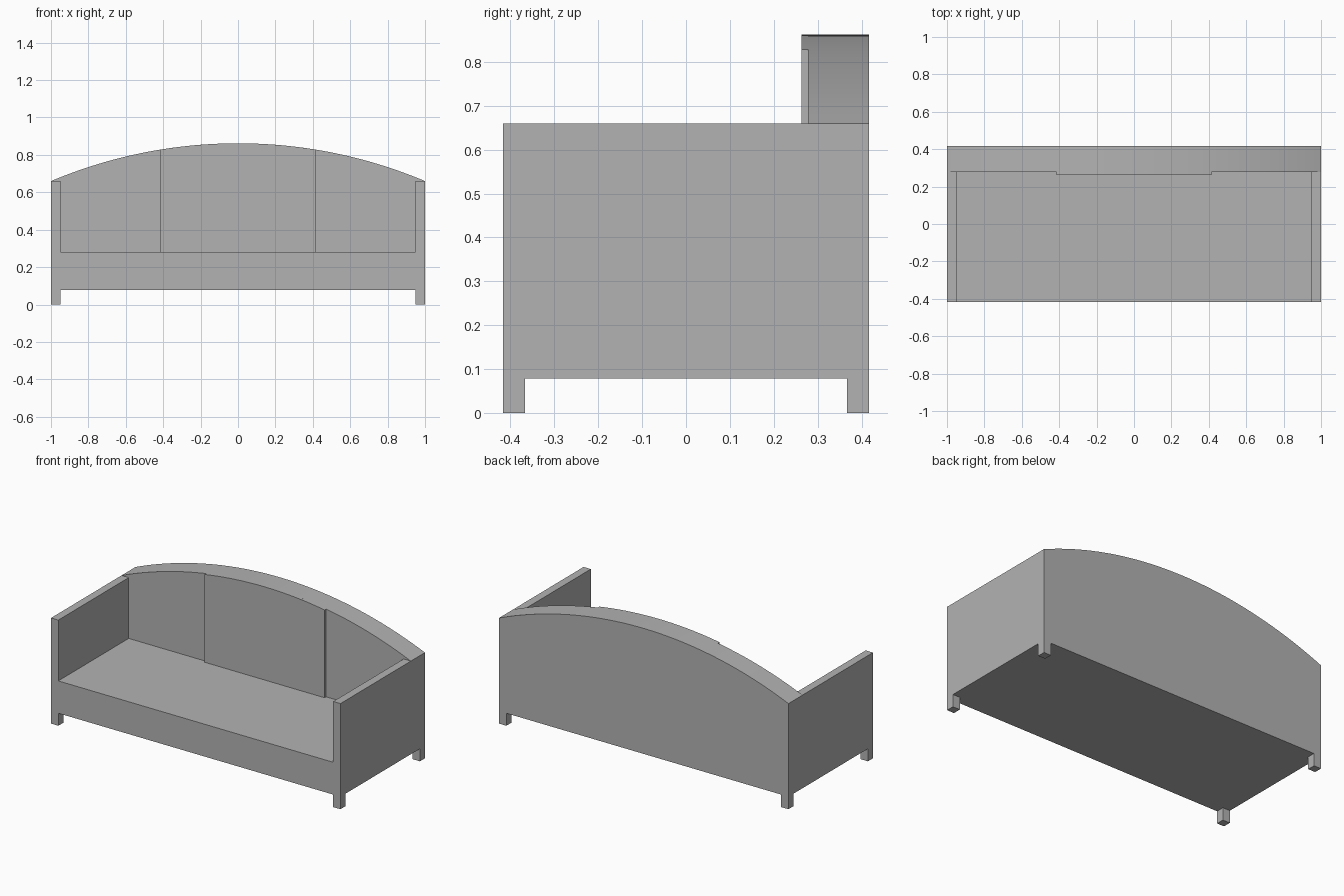
import bpy
import bmesh
from math import sqrt

cube = bpy.data.objects.get("Cube")
if cube:
    bpy.data.objects.remove(cube, do_unlink=True)

HALF_W, HALF_D = 1.0, 0.417
LEG, WALL = 0.078, 0.05          # leg height, thickness of arms and legs
SEAT, ARM, CROWN = 0.28, 0.66, 0.862
BACK_Y, PANEL_Y, PANEL_X = 0.278, 0.263, 0.415
INNER = HALF_W - WALL

fabric = bpy.data.materials.new("grey fabric")
fabric.use_nodes = True
colour = (0.45, 0.45, 0.45, 1)
fabric.diffuse_color = colour
fabric.node_tree.nodes["Principled BSDF"].inputs["Base Color"].default_value = colour


def extrude_profile(name, points, y0, y1):
    """Solid from an (x, z) outline pulled along y."""
    bm = bmesh.new()
    face = bm.faces.new([bm.verts.new((x, y0, z)) for x, z in points])
    result = bmesh.ops.extrude_face_region(bm, geom=[face])
    moved = [v for v in result["geom"] if isinstance(v, bmesh.types.BMVert)]
    bmesh.ops.translate(bm, verts=moved, vec=(0, y1 - y0, 0))
    bmesh.ops.recalc_face_normals(bm, faces=bm.faces)
    mesh = bpy.data.meshes.new(name)
    bm.to_mesh(mesh)
    bm.free()
    mesh.materials.append(fabric)
    obj = bpy.data.objects.new(name, mesh)
    bpy.context.collection.objects.link(obj)
    return obj


def crown_arc(half, steps):
    """Points along the circular top of the back, from +half to -half."""
    rise = CROWN - ARM
    radius = (HALF_W ** 2 + rise ** 2) / (2 * rise)
    xs = [half - 2 * half * i / steps for i in range(steps + 1)]
    return [(x, CROWN - radius + sqrt(radius ** 2 - x ** 2)) for x in xs]


# Seat base and both arms as one U-shaped frame
extrude_profile("seat_and_arms", [
    (-HALF_W, LEG), (HALF_W, LEG), (HALF_W, ARM), (INNER, ARM),
    (INNER, SEAT), (-INNER, SEAT), (-INNER, ARM), (-HALF_W, ARM)],
    -HALF_D, HALF_D)

# Arched back sits between the arms and runs over their tops
back = extrude_profile("arched_back",
                       [(-INNER, ARM), (-INNER, SEAT), (INNER, SEAT), (INNER, ARM)]
                       + crown_arc(HALF_W, 40), BACK_Y, HALF_D)

# Raised centre panel of the back
panel = extrude_profile("centre_back_panel",
                        [(-PANEL_X, SEAT), (PANEL_X, SEAT)] + crown_arc(PANEL_X, 18),
                        PANEL_Y, BACK_Y)

# Square corner legs
for side, sx in (("left", 1), ("right", -1)):
    for end, sy in (("front", -1), ("back", 1)):
        x0, x1 = sorted((sx * HALF_W, sx * INNER))
        y0, y1 = sorted((sy * HALF_D, sy * (HALF_D - WALL)))
        extrude_profile(f"{end}_{side}_leg",
                        [(x0, 0), (x1, 0), (x1, LEG), (x0, LEG)], y0, y1)

# Smooth the curved tops, keep corners sharp
bpy.ops.object.select_all(action="DESELECT")
for obj in (back, panel):
    obj.select_set(True)
bpy.context.view_layer.objects.active = back
bpy.ops.object.shade_smooth_by_angle(angle=0.5)
